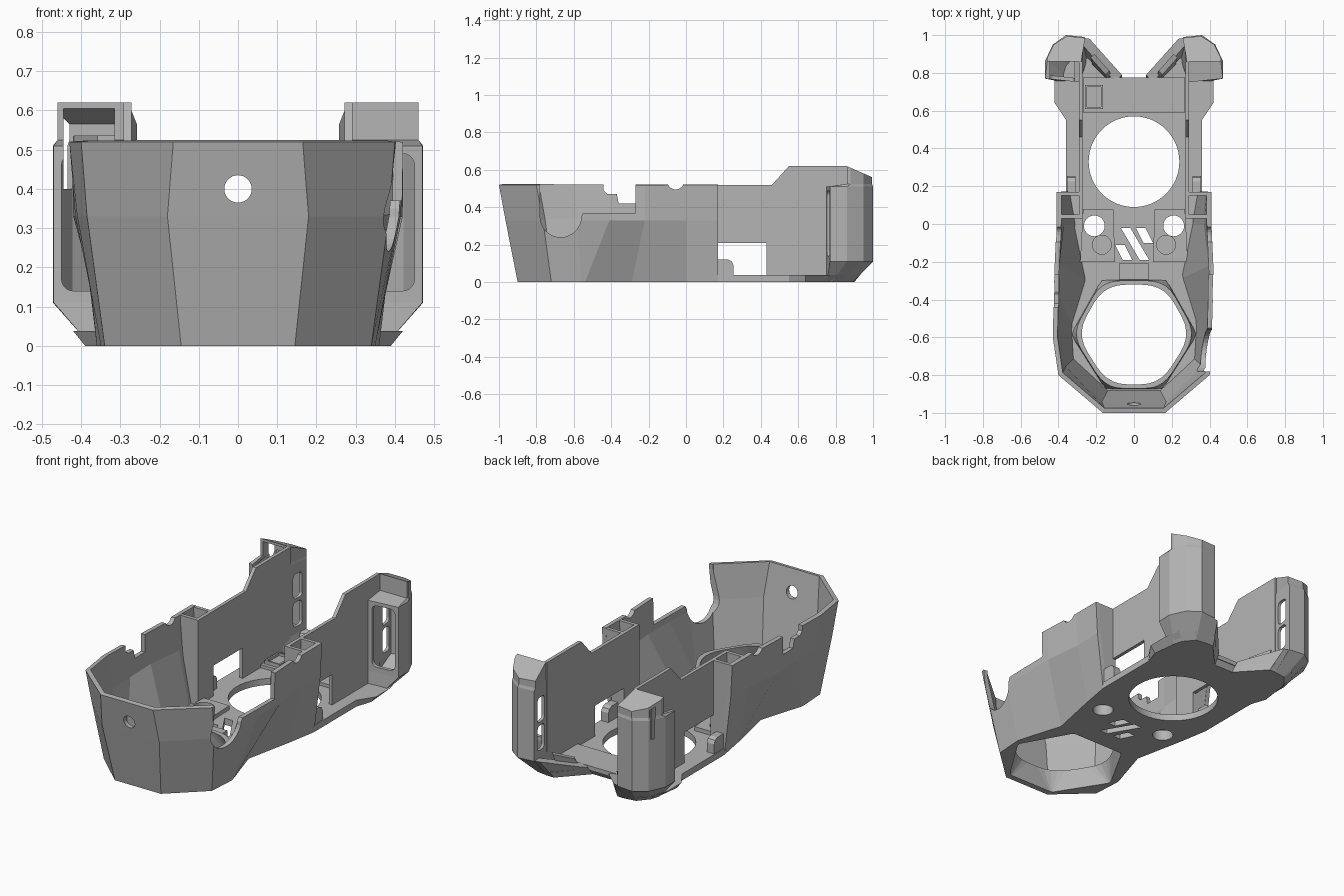
import bpy, bmesh, math
from mathutils import Vector

cube = bpy.data.objects.get("Cube")
if cube:
    bpy.data.objects.remove(cube)

mat = bpy.data.materials.new("plain_grey")
mat.use_nodes = True
GREY = (0.46, 0.46, 0.46, 1)
mat.diffuse_color = GREY
mat.node_tree.nodes["Principled BSDF"].inputs["Base Color"].default_value = GREY


def finish(name, bm, recalc=True):
    if recalc:
        bmesh.ops.recalc_face_normals(bm, faces=bm.faces)
    me = bpy.data.meshes.new(name)
    bm.to_mesh(me)
    bm.free()
    me.materials.append(mat)
    ob = bpy.data.objects.new(name, me)
    bpy.context.collection.objects.link(ob)
    return ob


def loft(name, rings, closed=True):
    """Skin a stack of matching rings, capped when closed."""
    bm = bmesh.new()
    rows = [[bm.verts.new(p) for p in r] for r in rings]
    n = len(rows[0])
    for lo, hi in zip(rows, rows[1:]):
        for i in range(n if closed else n - 1):
            j = (i + 1) % n
            bm.faces.new((lo[i], lo[j], hi[j], hi[i]))
    if closed:
        bm.faces.new(rows[0][::-1])
        bm.faces.new(rows[-1])
    return finish(name, bm, closed)


def prism(name, pts, axis, a, b):
    """Extrude a 2D profile along an axis from a to b."""
    place = {"x": lambda p, t: (t, p[0], p[1]),
             "y": lambda p, t: (p[0], t, p[1]),
             "z": lambda p, t: (p[0], p[1], t)}[axis]
    return loft(name, [[place(p, t) for p in pts] for t in (a, b)])


def rect(x0, x1, y0, y1):
    return [(x0, y0), (x1, y0), (x1, y1), (x0, y1)]


def circle(cx, cy, r, n=48):
    return [(cx + r * math.cos(k * math.tau / n), cy + r * math.sin(k * math.tau / n)) for k in range(n)]


def rounded(x0, x1, y0, y1, r):
    out = []
    for cx, cy, q in ((x1 - r, y1 - r, 0), (x0 + r, y1 - r, 1), (x0 + r, y0 + r, 2), (x1 - r, y0 + r, 3)):
        for k in range(6):
            t = (q + k / 5) * math.pi / 2
            out.append((cx + r * math.cos(t), cy + r * math.sin(t)))
    return out


def bake(ob):
    dg = bpy.context.evaluated_depsgraph_get()
    me = bpy.data.meshes.new_from_object(ob.evaluated_get(dg))
    ob.modifiers.clear()
    ob.data = me


def cut(ob, *cutters):
    for c in cutters:
        m = ob.modifiers.new("cut", "BOOLEAN")
        m.operation, m.solver, m.object = "DIFFERENCE", "EXACT", c
    bake(ob)
    for c in cutters:
        bpy.data.objects.remove(c)


def mirror(*obs):
    for ob in obs:
        ob.modifiers.new("mirror", "MIRROR")
        bake(ob)


def both(half):
    """Full outline from its +x half, running from -x round to +x."""
    return [(-x, y) for x, y in reversed(half)] + half


# Faceted front shell
base = [(.145, -.9), (.34, -.72), (.35, -.56), (.347, -.54), (.27, -.29), (.33, 0), (.36, .17)]
middle = [(.18, -.965), (.385, -.765), (.41, -.58), (.415, -.41), (.42, -.22), (.395, 0), (.4, .17)]
rim = [(.165, -1), (.4, -.8), (.43, -.6), (.425, -.4), (.42, -.22), (.41, 0), (.41, .17)]
shell = loft("front_shell", [[(x, y, z) for x, y in both(h)]
                             for h, z in ((base, 0), (middle, .33), (rim, .52))], False)
sol = shell.modifiers.new("thickness", "SOLIDIFY")
sol.thickness, sol.offset, sol.use_even_offset = .025, -1, True
bake(shell)
arc = [(-.67 + .11 * math.cos(t), .35 + .11 * math.sin(t))
       for t in [math.pi + k * math.pi / 16 for k in range(17)]]
steps = [(-.44, .6), (-.44, .49), (-.42, .47), (-.37, .47), (-.36, .42), (-.27, .42), (-.27, .6)]
cut(shell,
    prism("hole_cutter", circle(0, .4, .035, 32), "y", -1.2, -.8),
    prism("cup_cutter", [(-.78, .6)] + arc + [(-.55, .37), (-.27, .37), (-.27, .6)], "x", .2, .6),
    prism("step_cutter", steps, "x", -.6, -.2),
    prism("dip_cutter", circle(-.055, .54, .045, 24), "x", -.6, .6))

# Floor plate, bevelled under the rear, with its openings
tail_low = [(.36, .55), (.39, .64), (.375, .76), (.35, .84), (.31, .89), (.2, .9), (.06, .75)]
tail = [(.36, .55), (.42, .64), (.42, .76), (.4, .85), (.34, .92), (.21, .93), (.07, .775)]
hexagon = [(.33, -.585), (.17, -.3), (-.17, -.3), (-.33, -.585), (-.15, -.87), (.15, -.87)]
slots = [[(-.07, -.02), (-.02, -.02), (.08, -.19), (.03, -.19)],
         [(.01, -.02), (.06, -.02), (.1, -.1), (.05, -.1)],
         [(-.1, -.11), (-.05, -.11), (-.01, -.19), (-.06, -.19)]]
floor = loft("floor_plate", [[(x, y, z) for x, y in both(base + t)] for t, z in ((tail_low, 0), (tail, .037))])
cut(floor,
    prism("ring_cutter", circle(0, .33, .24, 64), "z", -.1, .2),
    prism("neck_cutter", hexagon, "z", -.1, .2),
    *[prism("screw_cutter", circle(s * .21, -.01, .055), "z", -.1, .2) for s in (-1, 1)],
    *[prism("slot_cutter", s, "z", -.1, .2) for s in slots])


# Tapered neck round the front opening, corners rounding off upwards
def soft_hexagon(scale, soft):
    pts = [Vector(p) - Vector((0, -.585)) for p in hexagon]
    out = []
    for i, p in enumerate(pts):
        a = p.lerp(pts[i - 1], soft)
        b = p.lerp(pts[(i + 1) % 6], soft)
        for k in range(6):
            t = k / 5
            q = a * (1 - t) ** 2 + p * 2 * t * (1 - t) + b * t * t
            out.append((q.x * scale, q.y * scale - .585))
    return out


neck = loft("opening_neck", [[(x, y, z) for x, y in soft_hexagon(s, f)]
                             for s, f, z in ((1.02, .03, 0), (1.0, .3, .11))])
cut(neck, loft("neck_core", [[(x, y, z) for x, y in soft_hexagon(s, f)]
                             for s, f, z in ((.99, .03, -.01), (.92, .4, .12))]))

# Raised pads with screw holes and round recesses
pad = prism("screw_pad", [(.11, .08), (.27, .08), (.285, -.2), (.1, -.2)], "z", .03, .06)
cut(pad,
    prism("screw_cutter", circle(.21, -.01, .055), "z", 0, .1),
    prism("ring_cutter", circle(0, .33, .24, 64), "z", 0, .2),
    prism("recess_cutter", circle(.17, -.11, .05), "z", .05, .1))
prism("bridge_block", rect(-.08, .08, -.295, -.21), "z", 0, .08)

# Rear crossbar and its small box
prism("rear_crossbar", rect(-.27, .27, .59, .775), "z", .03, .055)
box = prism("crossbar_box", rect(-.26, -.165, .61, .735), "z", .05, .075)
cut(box, prism("box_cutter", rect(-.25, -.175, .62, .725), "z", .06, .1))

# Inner side walls with a window
wall = prism("side_wall", [(.03, .01), (.03, .52), (.46, .52), (.55, .62), (.86, .62), (.86, .01)],
             "x", .272, .292)
cut(wall, prism("window_cutter", rect(.17, .43, .035, .21), "x", .2, .4))

# Panels closing the box behind the shell
panels = []
for name, y, foot in (("box_front_panel", .03, .325), ("box_rear_panel", .15, .35)):
    panels.append(prism(name, [(.275, 0), (foot, 0), (.385, .33), (.4, .52), (.275, .52)], "y", y, y + .02))

# Rounded floor tab beside each window
tab = prism("floor_tab", [(.165, .02), (.255, .02), (.255, .09), (.245, .11), (.225, .12), (.165, .12)],
            "x", .31, .355)

# Hollow rear pods
low = [(.285, .75), (.375, .75), (.375, .78), (.36, .83), (.31, .89), (.24, .9)]
wide = [(.285, .75), (.47, .77), (.472, .86), (.43, .95), (.36, 1.0), (.262, .99)]
top = [(.28, .86), (.46, .86), (.46, .88), (.425, .95), (.355, .995), (.258, .985)]
stack = ((low, 0), (wide, .11), (wide, .51), (top, .525), (top, .63))
pod = loft("rear_pod", [[(x, y, z) for x, y in r] for r, z in stack])


def shrink(ring):
    cx, cy = (sum(p[k] for p in ring) / len(ring) for k in (0, 1))
    return [(cx + (x - cx) * .84, cy + (y - cy) * .84) for x, y in ring]


core = loft("pod_core", [[(x, y, z) for x, y in shrink(r)]
                         for r, z in ((low, .03), (wide, .12), (wide, .495), (top, .51), (top, .535))])
cut(pod, core,
    prism("roof_cutter", [(.86, .62), (1.1, .515), (1.1, .8), (.7, .8), (.7, .62)], "x", 0, .7),
    prism("front_cutter", rounded(.315, .45, .14, .49, .03), "y", .6, .84),
    *[prism("vent_cutter", rounded(.885, .955, z, z + .14, .02), "x", .2, .31) for z in (.15, .31)])

# Sloping lip along the rear notch
lip = loft("notch_lip", [
    [(.06, .75, 0), (.2, .9, 0), (.25, .9, 0), (.25, .86, 0), (.1, .72, 0)],
    [(.065, .79, .05), (.235, .98, .11), (.265, .985, .11), (.265, .94, .11), (.1, .75, .05)]])
rib = loft("notch_rib", [
    [(.12, .78, .03), (.2, .86, .03), (.22, .84, .03), (.14, .76, .03)],
    [(.13, .81, .09), (.21, .9, .13), (.23, .88, .13), (.15, .79, .09)]])

mirror(pad, wall, tab, pod, lip, rib, *panels)

# Taller opening in the -x pod only
cut(pod, prism("upper_cutter", [(.7, .4), (.7, .605), (.86, .605), (.94, .565), (.94, .4)], "x", -.445, -.315))
